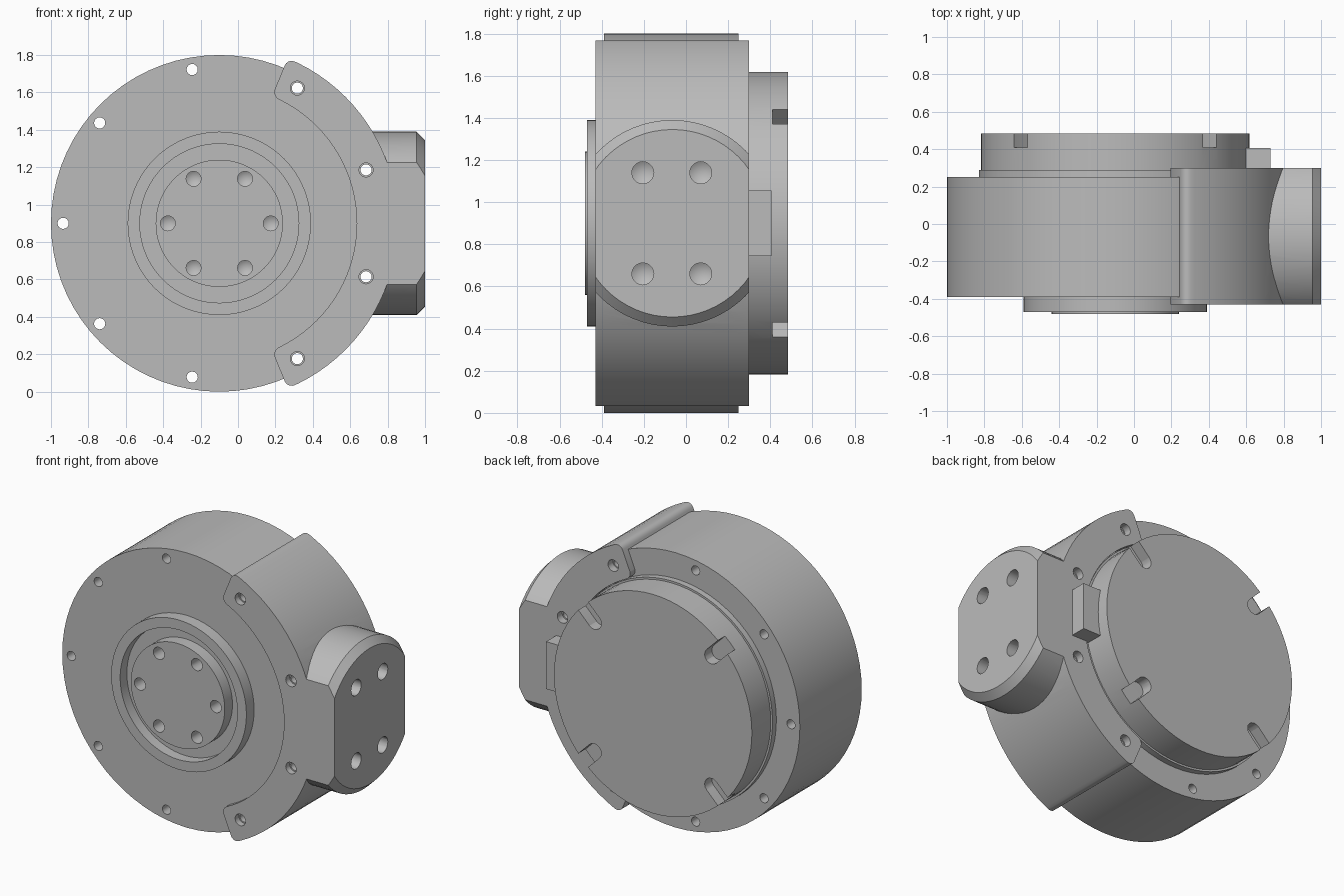
import bpy, bmesh
from math import sin, cos, radians
from mathutils import Vector, Matrix

cube = bpy.data.objects.get("Cube")
if cube:
    bpy.data.objects.remove(cube, do_unlink=True)

grey = bpy.data.materials.new("machined_grey")
grey.use_nodes = True
COLOUR = (0.5, 0.5, 0.5, 1)
grey.diffuse_color = COLOUR
grey.node_tree.nodes["Principled BSDF"].inputs["Base Color"].default_value = COLOUR

CENTRE = Vector((-0.1, 0, 0.9))
Y, X = Vector((0, 1, 0)), Vector((1, 0, 0))


def polar(r, degrees, y=0):
    a = radians(degrees)
    return CENTRE + Vector((r * cos(a), y, r * sin(a)))


def add_object(name, bm):
    bmesh.ops.recalc_face_normals(bm, faces=bm.faces)
    mesh = bpy.data.meshes.new(name)
    bm.to_mesh(mesh)
    bm.free()
    mesh.materials.append(grey)
    obj = bpy.data.objects.new(name, mesh)
    bpy.context.collection.objects.link(obj)
    return obj


def lathe(bm, profile, origin, axis, steps):
    """Turn (radius, height) points about an axis through origin."""
    part = bmesh.new()
    verts = [part.verts.new((r, 0, h)) for r, h in profile]
    edges = [part.edges.new(pair) for pair in zip(verts, verts[1:])]
    bmesh.ops.spin(part, geom=verts + edges, axis=(0, 0, 1), cent=(0, 0, 0),
                   angle=radians(360), steps=steps)
    bmesh.ops.remove_doubles(part, verts=part.verts, dist=1e-5)
    bmesh.ops.recalc_face_normals(part, faces=part.faces)
    part.transform(Matrix.Translation(origin) @ axis.to_track_quat('Z', 'Y').to_matrix().to_4x4())
    temp = bpy.data.meshes.new("temp")
    part.to_mesh(temp)
    part.free()
    bm.from_mesh(temp)
    bpy.data.meshes.remove(temp)


def box(bm, low, high, matrix=Matrix()):
    low, high = Vector(low), Vector(high)
    scale = Matrix.Diagonal(high - low).to_4x4()
    bmesh.ops.create_cube(bm, size=1, matrix=matrix @ Matrix.Translation((low + high) / 2) @ scale)


def combine(obj, bm, operation):
    """Apply a boolean with the helper geometry, then discard the helper."""
    helper = add_object("helper", bm)
    helper.hide_render = True
    mod = obj.modifiers.new("boolean", 'BOOLEAN')
    mod.operation, mod.object, mod.solver = operation, helper, 'EXACT'
    bpy.context.view_layer.update()
    graph = bpy.context.evaluated_depsgraph_get()
    result = bpy.data.meshes.new_from_object(obj.evaluated_get(graph))
    obj.modifiers.clear()
    obj.data = result
    bpy.data.objects.remove(helper, do_unlink=True)


def pin(r, start, end, tip=0.0):
    return [(0, start), (r, start), (r, end), (0, end + tip)]


# Drum with front hub, hub groove and rear cover
bm = bmesh.new()
lathe(bm, [(0, -0.48), (0.34, -0.48), (0.34, -0.40), (0.425, -0.40), (0.425, -0.47),
           (0.49, -0.47), (0.49, -0.39), (0.9, -0.39), (0.9, 0.25), (0.73, 0.25),
           (0.73, 0.29), (0.717, 0.29), (0.717, 0.485), (0, 0.485)], CENTRE, Y, 72)
drum = add_object("drum_housing", bm)

# Rim through-holes and hub blind holes
bm = bmesh.new()
for i in range(9):
    lathe(bm, pin(0.03, -0.6, 0.6), polar(0.835, 20 + 40 * i), Y, 16)
for i in range(6):
    lathe(bm, pin(0.04, -0.6, -0.38, 0.025), polar(0.275, 60 * i), Y, 16)
combine(drum, bm, 'DIFFERENCE')

# Radial round-ended slots in the rear cover
for i in range(4):
    angle = 45 + 90 * i
    turn = Matrix.Translation(CENTRE) @ Matrix.Rotation(radians(-angle), 4, 'Y')
    bm = bmesh.new()
    box(bm, (0.6, 0.41, -0.05), (0.8, 0.6, 0.05), turn)
    combine(drum, bm, 'DIFFERENCE')
    bm = bmesh.new()
    lathe(bm, pin(0.05, 0.41, 0.6), polar(0.6, angle), Y, 16)
    combine(drum, bm, 'DIFFERENCE')

# Clamp: arc-shaped block with rounded corners
FRONT, BACK, SPAN, STEPS = -0.43, 0.30, 67.5, 36
bm = bmesh.new()
angles = [SPAN * (2 * i / STEPS - 1) for i in range(STEPS + 1)]
outline = [polar(0.955, a, FRONT) for a in angles]
outline += [polar(0.735, a, FRONT) for a in reversed(angles)]
verts = [bm.verts.new(p) for p in outline]
face = bm.faces.new(verts)
corners = [verts[i].co.copy() for i in (0, STEPS, STEPS + 1, -1)]
extruded = bmesh.ops.extrude_face_region(bm, geom=[face])
bmesh.ops.translate(bm, vec=(0, BACK - FRONT, 0),
                    verts=[g for g in extruded["geom"] if isinstance(g, bmesh.types.BMVert)])
corner_edges = [e for e in bm.edges
                if abs(e.verts[0].co.y - e.verts[1].co.y) > 0.1
                and any((e.verts[0].co.xz - c.xz).length < 1e-4 for c in corners)]
bmesh.ops.bevel(bm, geom=corner_edges, offset=0.042, segments=5, profile=0.5, affect='EDGES')
clamp = add_object("clamp_bracket", bm)

# Side connector: chamfered round boss trimmed flush with the clamp
bm = bmesh.new()
lathe(bm, [(0, 0.66), (0.49, 0.66), (0.49, 0.955), (0.445, 1.0), (0, 1.0)],
      Vector((0, -0.065, 0.9)), X, 64)
boss = add_object("side_connector", bm)
bm = bmesh.new()
box(bm, (0.5, FRONT, 0), (1.5, BACK, 2))
combine(boss, bm, 'INTERSECT')
bm = bmesh.new()
bm.from_mesh(boss.data)
bpy.data.objects.remove(boss, do_unlink=True)
combine(clamp, bm, 'UNION')

# Clamp bolt holes and connector mounting holes
bm = bmesh.new()
for angle in (-60, -20, 20, 60):
    lathe(bm, pin(0.038, -0.6, 0.6), polar(0.835, angle), Y, 16)
for y in (-0.205, 0.07):
    for z in (0.66, 1.14):
        lathe(bm, pin(0.052, 1.1, 0.86, -0.03), Vector((0, y, z)), X, 20)
combine(clamp, bm, 'DIFFERENCE')

# Locating tab on the rear of the clamp
bm = bmesh.new()
box(bm, (0.6, 0.28, 0.745), (0.73, 0.405, 1.055))
tab = add_object("locating_tab", bm)

# Smooth curved walls, keep machined edges crisp
bpy.ops.object.select_all(action='DESELECT')
for obj in (drum, clamp):
    obj.select_set(True)
bpy.context.view_layer.objects.active = drum
bpy.ops.object.shade_smooth_by_angle(angle=radians(25))
